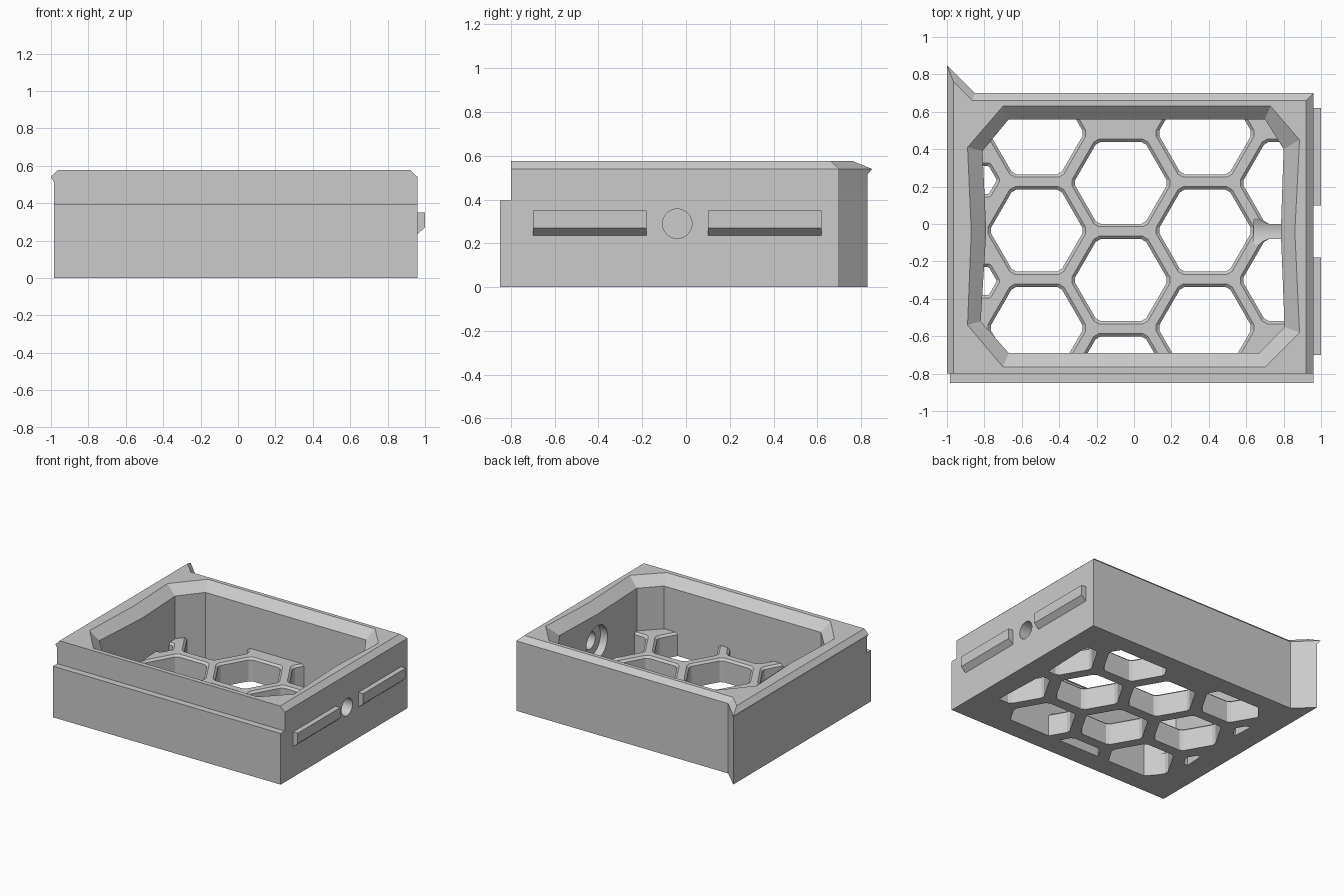
import bpy
import bmesh
from math import cos, sin, radians
from mathutils import Matrix, Vector

old = bpy.data.objects.get("Cube")
if old:
    bpy.data.objects.remove(old)

grey = bpy.data.materials.new("plain grey")
grey.use_nodes = True
colour = (0.6, 0.6, 0.6, 1)
grey.diffuse_color = colour
grey.node_tree.nodes["Principled BSDF"].inputs["Base Color"].default_value = colour


def add_object(name, bm):
    bmesh.ops.recalc_face_normals(bm, faces=bm.faces)
    mesh = bpy.data.meshes.new(name)
    bm.to_mesh(mesh)
    bm.free()
    mesh.materials.append(grey)
    ob = bpy.data.objects.new(name, mesh)
    bpy.context.collection.objects.link(ob)
    return ob


def loft(name, layers):
    """Closed solid through (z, outline) layers with equal point counts."""
    bm = bmesh.new()
    rings = [[bm.verts.new((x, y, z)) for x, y in pts] for z, pts in layers]
    for low, high in zip(rings, rings[1:]):
        for i in range(len(low)):
            j = (i + 1) % len(low)
            bm.faces.new((low[i], low[j], high[j], high[i]))
    bm.faces.new(rings[0][::-1])
    bm.faces.new(rings[-1])
    return add_object(name, bm)


def bore(name, radius, x0, x1):
    """Cylinder along x, on the screw axis."""
    bm = bmesh.new()
    place = Matrix.Translation(((x0 + x1) / 2, -0.04, 0.29)) @ Matrix.Rotation(radians(90), 4, 'Y')
    bmesh.ops.create_cone(bm, cap_ends=True, segments=48, radius1=radius,
                          radius2=radius, depth=x1 - x0, matrix=place)
    return add_object(name, bm)


def cut(target, cutters):
    bpy.context.view_layer.objects.active = target
    for cutter in cutters:
        cutter.hide_render = True
        mod = target.modifiers.new("cut", 'BOOLEAN')
        mod.operation = 'DIFFERENCE'
        mod.solver = 'EXACT'
        mod.object = cutter
        bpy.ops.object.modifier_apply(modifier=mod.name)
        bpy.data.objects.remove(cutter)


def hexagon(cx, cy, radius):
    """Flat-topped hexagon with slightly clipped corners."""
    c = [Vector((cx + radius * cos(radians(a)), cy + radius * sin(radians(a))))
         for a in range(0, 360, 60)]
    return [p for i in range(6) for p in
            (c[i].lerp(c[i - 1], 0.07), c[i].lerp(c[(i + 1) % 6], 0.07))]


def outline(left, right, front, back, fin_x, fin_y):
    return [(left, front), (right, front), (right, back), (fin_x, back), (left, fin_y)]


# Frame: stepped front, flared left lip, chamfered rim and rear corner fin
base = outline(-0.985, 0.96, -0.85, 0.70, -0.85, 0.83)
upper = outline(-0.985, 0.96, -0.80, 0.70, -0.85, 0.83)
frame = loft("frame", [
    (0, base), (0.395, base), (0.395, upper), (0.515, upper),
    (0.54, outline(-1.0, 0.96, -0.80, 0.70, -0.85, 0.85)),
    (0.577, outline(-0.965, 0.92, -0.80, 0.66, -0.865, 0.76))])

# Opening with a sloped rim
inner = [(-0.67, 0.56), (-0.81, 0.39), (-0.79, -0.04), (-0.82, -0.52), (-0.67, -0.69),
         (0.67, -0.69), (0.805, -0.55), (0.785, -0.04), (0.80, 0.40), (0.70, 0.56)]
rim = [(-0.70, 0.63), (-0.89, 0.41), (-0.87, -0.04), (-0.89, -0.54), (-0.70, -0.765),
       (0.70, -0.765), (0.885, -0.58), (0.86, -0.04), (0.885, 0.45), (0.73, 0.63)]
beyond = [(2 * a - c, 2 * b - d) for (a, b), (c, d) in zip(rim, inner)]
opening = loft("opening_cutter", [(-0.1, inner), (0.51, inner), (0.577, rim), (0.644, beyond)])
cut(frame, [opening, bore("counterbore_cutter", 0.13, 0.64, 0.85),
            bore("screw_hole_cutter", 0.067, 0.7, 1.1)])

# Honeycomb floor with chamfered holes
FLOOR = 0.18
floor = loft("honeycomb_floor", [(0, inner), (FLOOR, inner)])
cells = [(-0.07, y, 0.253) for y in (0.22, -0.30, -0.82)]
cells += [(x, y, 0.253) for x in (-0.52, 0.38) for y in (0.485, -0.035, -0.555)]
cells += [(0.83, y, 0.253) for y in (0.22, -0.30)]
cells += [(-0.82, y, 0.087) for y in (0.235, -0.305)]
holes = []
for cx, cy, r in cells:
    holes.append(loft("hole_cutter", [(-0.1, hexagon(cx, cy, r)),
                                      (FLOOR - 0.015, hexagon(cx, cy, r)),
                                      (FLOOR + 0.015, hexagon(cx, cy, r + 0.036))]))
cut(floor, holes + [bore("floor_scoop_cutter", 0.13, 0.64, 0.9)])

# Latch ribs on the left side, sloped underneath
tabs = []
for name, y0, y1 in (("front_latch_rib", -0.70, -0.18), ("rear_latch_rib", 0.10, 0.62)):
    tabs.append(loft(name, [
        (0.235, [(0.95, y0), (0.96, y0), (0.96, y1), (0.95, y1)]),
        (0.27, [(0.95, y0), (1.0, y0), (1.0, y1), (0.95, y1)]),
        (0.35, [(0.95, y0), (1.0, y0), (1.0, y1), (0.95, y1)])]))

# Smooth the bores, keep every other edge crisp
bpy.ops.object.select_all(action='DESELECT')
for ob in [frame, floor] + tabs:
    ob.select_set(True)
bpy.context.view_layer.objects.active = frame
bpy.ops.object.shade_smooth_by_angle(angle=radians(10))
